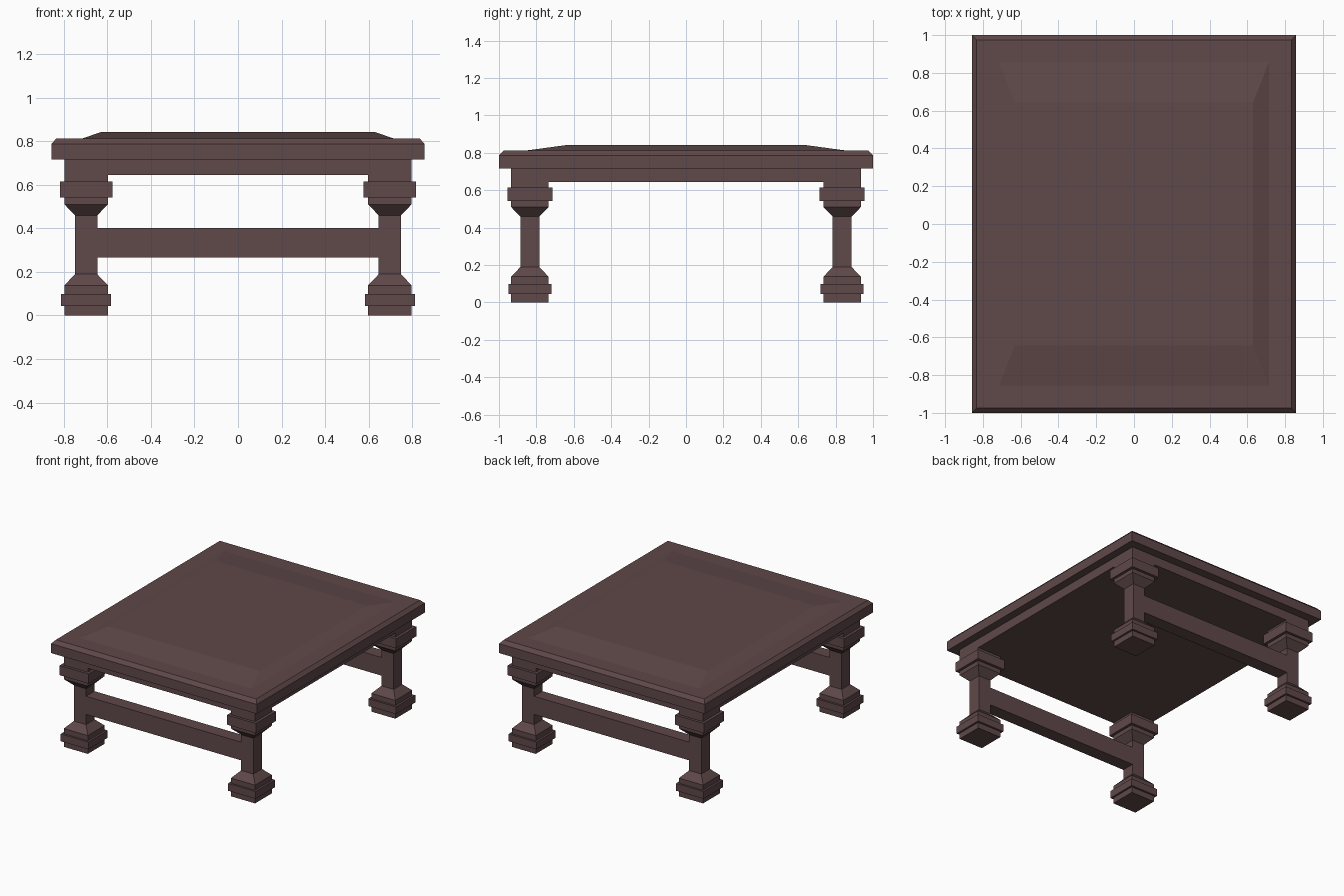
import bpy, bmesh

if "Cube" in bpy.data.objects:
    bpy.data.objects.remove(bpy.data.objects["Cube"])

wood = bpy.data.materials.new("dark_wood")
wood.diffuse_color = (0.115, 0.065, 0.067, 1)
wood.use_nodes = True
wood.node_tree.nodes["Principled BSDF"].inputs["Base Color"].default_value = wood.diffuse_color


def stacked(name, rings, cx=0, cy=0):
    """Closed solid lofted through rectangles given as (half x, half y, z)."""
    bm = bmesh.new()
    loops = []
    for hx, hy, z in rings:
        corners = ((-1, -1), (1, -1), (1, 1), (-1, 1))
        loops.append([bm.verts.new((cx + sx * hx, cy + sy * hy, z)) for sx, sy in corners])
    for a, b in zip(loops, loops[1:]):
        for i in range(4):
            j = (i + 1) % 4
            bm.faces.new((a[i], a[j], b[j], b[i]))
    bm.faces.new(loops[0][::-1])
    bm.faces.new(loops[-1])
    mesh = bpy.data.meshes.new(name)
    bm.to_mesh(mesh)
    bm.free()
    mesh.materials.append(wood)
    obj = bpy.data.objects.new(name, mesh)
    bpy.context.collection.objects.link(obj)
    return obj


# Tabletop with chamfered rim and raised centre panel
stacked("tabletop", [(0.857, 1.0, 0.715), (0.857, 1.0, 0.786), (0.834, 0.975, 0.812),
                     (0.715, 0.857, 0.812), (0.63, 0.643, 0.841)])

# Solid apron under the top
stacked("apron", [(0.797, 0.935, 0.645), (0.797, 0.935, 0.715)])

# Square leg profile: (half width, z)
LEG_X, LEG_Y = 0.697, 0.835
profile = [(0.1, 0), (0.1, 0.044), (0.115, 0.044), (0.115, 0.099), (0.1, 0.099),
           (0.1, 0.138), (0.051, 0.189), (0.051, 0.459), (0.1, 0.51), (0.1, 0.542),
           (0.12, 0.542), (0.12, 0.615), (0.1, 0.615), (0.1, 0.645)]
for y_name, sy in (("front", -1), ("back", 1)):
    for x_name, sx in (("left", -1), ("right", 1)):
        stacked(f"{y_name}_{x_name}_leg", [(w, w, z) for w, z in profile],
                sx * LEG_X, sy * LEG_Y)
    # Rail joining the two legs at this end
    stacked(f"{y_name}_rail", [(LEG_X - 0.04, 0.05, 0.265), (LEG_X - 0.04, 0.05, 0.402)],
            0, sy * LEG_Y)
